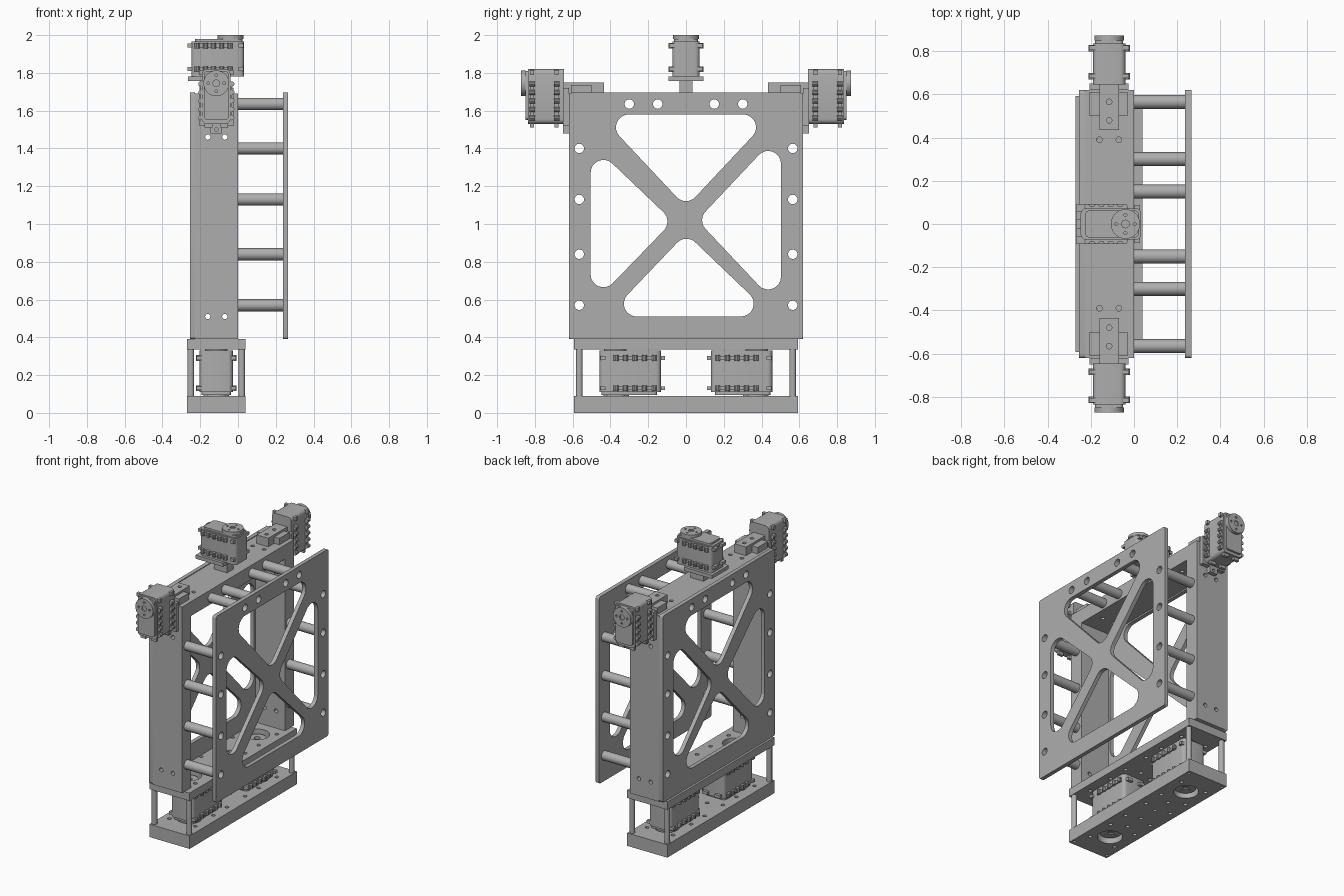
import bpy, bmesh, math
from mathutils import Matrix, Vector

cube = bpy.data.objects.get("Cube")
if cube:
    bpy.data.objects.remove(cube, do_unlink=True)

GREY = (0.42, 0.42, 0.42, 1)
mat = bpy.data.materials.new("machined_grey")
mat.use_nodes = True
mat.diffuse_color = GREY
mat.node_tree.nodes["Principled BSDF"].inputs["Base Color"].default_value = GREY
parts = []


def frame(x_axis, z_axis, origin=(0, 0, 0)):
    """Local frame from its length axis and its extrusion axis."""
    x, z = Vector(x_axis), Vector(z_axis)
    m = Matrix((x, z.cross(x), z)).transposed().to_4x4()
    m.translation = Vector(origin)
    return m


FLAT = Matrix.Identity(4)              # outline in x, y
SIDE = frame((0, 1, 0), (1, 0, 0))     # outline in y, z
END = frame((1, 0, 0), (0, -1, 0))     # outline in x, z


def circle(x, y, r, n=24):
    return [(x + r * math.cos(math.tau * i / n), y + r * math.sin(math.tau * i / n)) for i in range(n)]


def rect(x0, x1, y0, y1):
    return [(x0, y0), (x1, y0), (x1, y1), (x0, y1)]


def rounded(points, radius, steps=8):
    """Polygon with each corner replaced by a tangent arc."""
    out = []
    for i, p in enumerate(points):
        p = Vector(p)
        a = (Vector(points[i - 1]) - p).normalized()
        b = (Vector(points[(i + 1) % len(points)]) - p).normalized()
        half = a.angle(b) / 2
        centre = p + (a + b).normalized() * radius / math.sin(half)
        start = p + a * radius / math.tan(half) - centre
        end = p + b * radius / math.tan(half) - centre
        sweep = start.angle_signed(end)
        for k in range(steps + 1):
            t = -sweep * k / steps
            c, s = math.cos(t), math.sin(t)
            out.append(tuple(centre + Vector((start.x * c - start.y * s, start.x * s + start.y * c))))
    return out


def prism(name, outline, z0, z1, m=FLAT, holes=()):
    """Extrude an outline with holes between two heights of a local frame."""
    curve = bpy.data.curves.new(name, 'CURVE')
    curve.dimensions, curve.fill_mode = '2D', 'BOTH'
    curve.extrude = (z1 - z0) / 2
    for loop in (outline, *holes):
        spline = curve.splines.new('POLY')
        spline.points.add(len(loop) - 1)
        for point, (x, y) in zip(spline.points, loop):
            point.co = (x, y, 0, 1)
        spline.use_cyclic_u = True
    temp = bpy.data.objects.new(name, curve)
    bpy.context.collection.objects.link(temp)
    mesh = bpy.data.meshes.new_from_object(temp.evaluated_get(bpy.context.evaluated_depsgraph_get()))
    bpy.data.objects.remove(temp, do_unlink=True)
    mesh.transform(m @ Matrix.Translation((0, 0, (z0 + z1) / 2)))
    bm = bmesh.new()
    bm.from_mesh(mesh)
    bmesh.ops.remove_doubles(bm, verts=bm.verts, dist=0.0002)
    bmesh.ops.recalc_face_normals(bm, faces=bm.faces)
    bm.to_mesh(mesh)
    bm.free()
    mesh.materials.clear()
    mesh.materials.append(mat)
    ob = bpy.data.objects.new(name, mesh)
    bpy.context.collection.objects.link(ob)
    parts.append(ob)
    return ob


def drill(target, outline, z0, z1, m):
    cutter = prism("drill", outline, z0, z1, m)
    parts.remove(cutter)
    cutter.hide_render = True
    mod = target.modifiers.new("drill", 'BOOLEAN')
    mod.operation, mod.solver, mod.object = 'DIFFERENCE', 'EXACT', cutter
    bpy.context.view_layer.objects.active = target
    bpy.ops.object.modifier_apply(modifier=mod.name)
    bpy.data.objects.remove(cutter, do_unlink=True)


def servo(name, m, length, width, height, horn_top, horn_r=0.068):
    """Actuator: +X is the horn end, +Z the output shaft."""
    hx, hw = length / 2, width / 2
    shaft = hx - hw
    prism(name + "_body", rounded(rect(-hx, hx, -hw, hw), 0.025, 4), 0, height * 0.93, m)
    prism(name + "_lid", rounded(rect(-hx + 0.02, hx - 0.01, -hw + 0.01, hw - 0.01), 0.02, 4),
          height * 0.93, height, m)
    # output horn with its screw holes
    screws = [circle(shaft + x * horn_r * 0.62, y * horn_r * 0.62, 0.007, 10)
              for x, y in ((1, 0), (-1, 0), (0, 1), (0, -1))]
    prism(name + "_horn", circle(shaft, 0, horn_r, 40), height, horn_top, m,
          screws + [circle(shaft, 0, 0.018, 16)])
    prism(name + "_horn_screw", circle(shaft, 0, 0.018, 16), height, horn_top - 0.008, m)
    # toothed mounting flanges on the long sides and far end
    for z in (0.03, height - 0.045):
        for s in (-1, 1):
            prism(name + "_flange", rect(-hx * 0.85, hx * 0.55, s * hw - 0.008, s * hw + 0.008), z, z + 0.02, m)
            for k in range(5):
                x = hx * (-0.78 + 0.31 * k)
                prism(name + "_lug", circle(x, s * (hw + 0.008), 0.013, 10), z - 0.006, z + 0.024, m)
            prism(name + "_end_lug", rect(-hx - 0.02, -hx + 0.01, s * hw * 0.55 - 0.02, s * hw * 0.55 + 0.02),
                  z, z + 0.02, m)
            prism(name + "_ear", rect(hx - 0.03, hx - 0.005, s * hw - 0.016, s * hw + 0.016), z, z + 0.02, m)


# Shared bolt pattern for the side plates, the core frame and the standoffs
bolts = [(s * y, 1.635) for s in (-1, 1) for y in (0.15, 0.3)]
bolts += [(s * 0.565, z) for s in (-1, 1) for z in (0.57, 0.84, 1.13, 1.4)]
bolt_holes = [circle(y, z, 0.025) for y, z in bolts]

# Side plates with four rounded triangular windows
windows = [rounded(tri, 0.068) for tri in (
    [(-0.46, 1.58), (0, 1.09), (0.46, 1.58)],
    [(-0.42, 0.51), (0.46, 0.51), (0, 0.95)],
    [(-0.505, 0.565), (-0.07, 1.015), (-0.505, 1.43)],
    [(0.503, 0.55), (0.503, 1.49), (0.06, 1.02)])]
outline = rounded(rect(-0.62, 0.62, 0.39, 1.695), 0.015, 4)
for name, x0 in (("right_side_plate", -0.255), ("left_side_plate", 0.237)):
    prism(name, outline, x0, x0 + 0.028, SIDE, windows + bolt_holes)

# Core frame: two posts and a top beam
u_shape = [(-0.62, 0.39), (-0.52, 0.39), (-0.52, 1.59), (0.52, 1.59),
           (0.52, 0.39), (0.62, 0.39), (0.62, 1.69), (-0.62, 1.69)]
core = prism("core_frame", u_shape, -0.227, 0, SIDE, bolt_holes)
for x in (-0.16, -0.07):
    for z in (0.51, 1.46):
        drill(core, circle(x, z, 0.014, 16), -0.8, 0.8, END)
    for y in (-0.39, 0.39):
        drill(core, circle(x, y, 0.013, 16), 1.5, 1.8, FLAT)

# Hollow standoffs
for y, z in bolts:
    prism("standoff", circle(y, z, 0.032), 0, 0.237, SIDE, [circle(y, z, 0.025)])

# Base: two drilled plates on four corner rods
base = rect(-0.27, 0.04, -0.592, 0.592)
ports = [circle(-0.115, s * 0.375, 0.08, 40) for s in (-1, 1)]
row_holes = [circle(x, y, 0.013, 12) for x in (-0.215, -0.015) for y in (-0.45, -0.25, -0.1, 0.1, 0.25, 0.45)]
row_holes += [circle(-0.115, y, 0.013, 12) for y in (-0.2, -0.07, 0.07, 0.2)]
corners = [(x, s * 0.565) for x in (-0.25, 0.02) for s in (-1, 1)]
corner_holes = [circle(x, y, 0.01, 12) for x, y in corners]
prism("base_lower_plate", base, 0, 0.09, FLAT, ports + row_holes + corner_holes)
prism("base_upper_plate", base, 0.335, 0.39, FLAT, ports + row_holes)
for x, y in corners:
    prism("base_rod", circle(x, y, 0.018, 16), 0.09, 0.335)

# Drive servos in the base, shafts pointing down
for side, s in (("front", -1), ("back", 1)):
    servo(side + "_drive_servo", frame((0, s, 0), (0, 0, -1), (-0.115, s * 0.295, 0.33)),
          0.325, 0.175, 0.235, 0.3)
    prism(side + "_idler_disc", circle(-0.115, s * 0.375, 0.06, 32), 0.32, 0.365, FLAT,
          [circle(-0.115, s * 0.375, 0.02, 16)])

# Arm servos at both ends, with T brackets on the top beam
for side, s in (("front", -1), ("back", 1)):
    servo(side + "_arm_servo", frame((0, 0, 1), (0, s, 0), (-0.115, s * 0.645, 1.675)),
          0.29, 0.15, 0.205, 0.228)
    def strip(name, x0, x1, y0, y1, z0, z1, holes=()):
        a, b = sorted((s * y0, s * y1))
        prism(side + name, rect(x0, x1, a, b), z0, z1, FLAT, holes)
    strip("_bracket_bar", -0.16, -0.07, 0.435, 0.65, 1.69, 1.75,
          [circle(-0.115, s * y, 0.013, 12) for y in (0.48, 0.565)])
    strip("_bracket_cross_left", -0.07, -0.03, 0.5, 0.61, 1.69, 1.735)
    strip("_bracket_cross_right", -0.205, -0.16, 0.5, 0.61, 1.69, 1.735)
    a, b = sorted((-s * 0.62, -s * 0.65))
    prism(side + "_bracket_tongue", rect(-0.145, -0.085, 1.48, 1.7), a, b, END, [circle(-0.115, 1.5, 0.01, 12)])
    prism(side + "_bracket_face", rect(-0.205, -0.025, 1.52, 1.72), a, b, END)

# Head servo on its pedestal
prism("head_pedestal", rect(-0.16, -0.06, -0.035, 0.035), 1.69, 1.77)
prism("head_bracket", rect(-0.265, -0.05, -0.092, 0.092), 1.757, 1.782)
servo("head_servo", frame((1, 0, 0), (0, 0, 1), (-0.107, 0, 1.78)), 0.28, 0.145, 0.2, 0.22)

# Smooth round walls, keep edges sharp
bpy.ops.object.select_all(action='DESELECT')
for ob in parts:
    ob.select_set(True)
bpy.context.view_layer.objects.active = parts[0]
bpy.ops.object.shade_smooth_by_angle(angle=math.radians(35))
